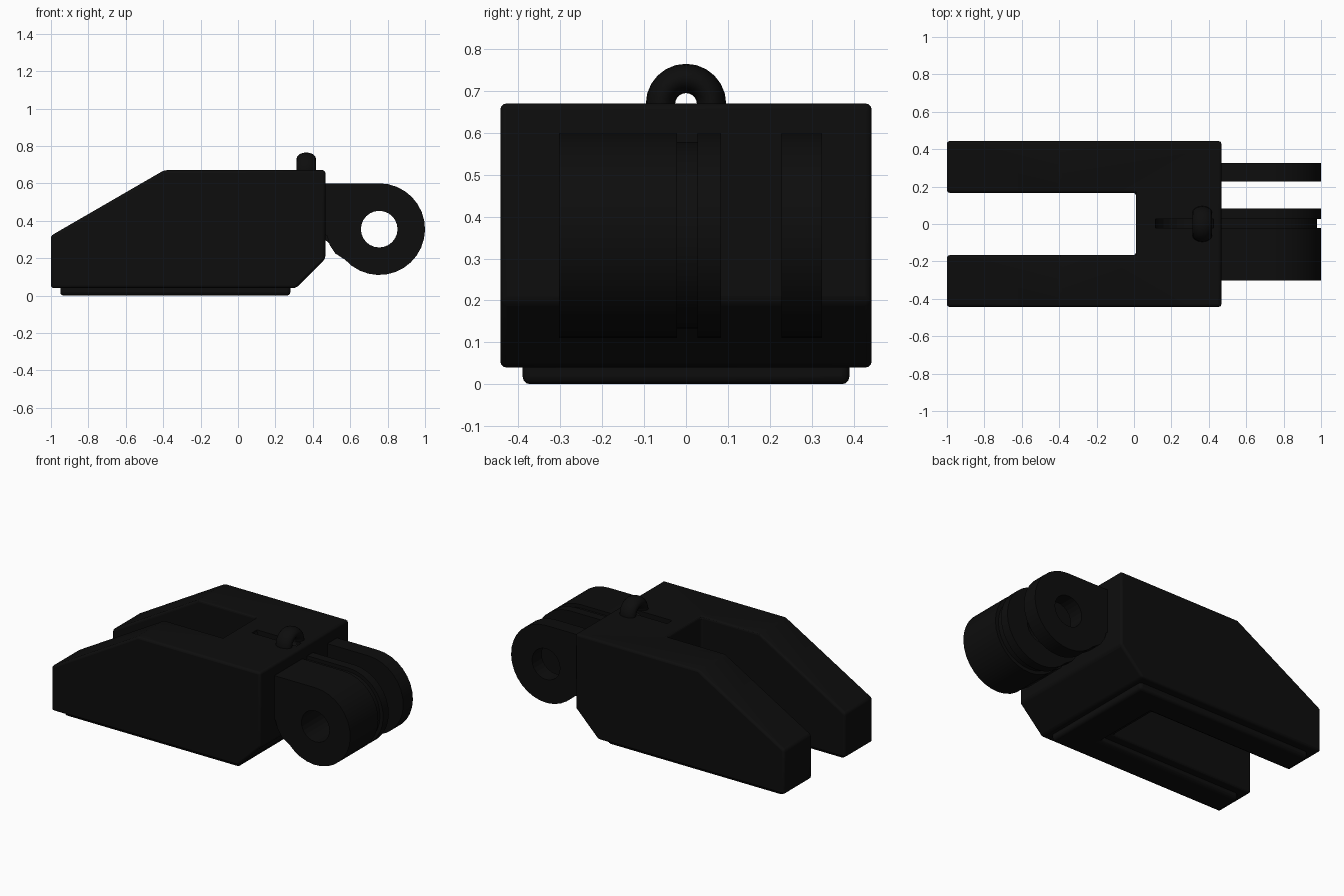
import bpy, bmesh, math
from mathutils import Vector

if "Cube" in bpy.data.objects:
    bpy.data.objects.remove(bpy.data.objects["Cube"])

black = bpy.data.materials.new("matte_black")
black.diffuse_color = (0.004, 0.004, 0.004, 1)
black.use_nodes = True
black.node_tree.nodes["Principled BSDF"].inputs["Base Color"].default_value = black.diffuse_color


def prism(name, pts, lo, hi, axis="y"):
    """Extrude a closed 2D profile: xz along y, or xy along z."""
    bm = bmesh.new()
    to3d = (lambda a, b, t: (a, t, b)) if axis == "y" else (lambda a, b, t: (a, b, t))
    face = bm.faces.new([bm.verts.new(to3d(a, b, lo)) for a, b in pts])
    ext = bmesh.ops.extrude_face_region(bm, geom=[face])
    verts = [v for v in ext["geom"] if isinstance(v, bmesh.types.BMVert)]
    bmesh.ops.translate(bm, verts=verts, vec=Vector(to3d(0, 0, hi - lo)))
    bmesh.ops.recalc_face_normals(bm, faces=bm.faces)
    mesh = bpy.data.meshes.new(name)
    bm.to_mesh(mesh)
    bm.free()
    mesh.materials.append(black)
    ob = bpy.data.objects.new(name, mesh)
    bpy.context.collection.objects.link(ob)
    return ob


def cut(ob, cutter):
    m = ob.modifiers.new("cut", "BOOLEAN")
    m.operation, m.solver, m.object = "DIFFERENCE", "EXACT", cutter
    cutter.hide_render = True
    cutter.hide_viewport = True


def bevel(ob, width, segments=3):
    m = ob.modifiers.new("round", "BEVEL")
    m.width, m.segments = width, segments
    m.limit_method, m.angle_limit = "ANGLE", math.radians(25)


def smooth(ob):
    bpy.ops.object.select_all(action="DESELECT")
    ob.select_set(True)
    bpy.context.view_layer.objects.active = ob
    bpy.ops.object.shade_smooth_by_angle(angle=math.radians(35))


def arc(cx, cz, r, a0, a1, n):
    return [(cx + r * math.cos(math.radians(a0 + (a1 - a0) * i / n)),
             cz + r * math.sin(math.radians(a0 + (a1 - a0) * i / n))) for i in range(n + 1)]


def rect(x0, x1, y0, y1):
    return [(x0, y0), (x1, y0), (x1, y1), (x0, y1)]


# forked wedge body
body = prism("forked_body", [(-1, 0.04), (0.31, 0.04), (0.467, 0.197), (0.467, 0.67),
                             (-0.395, 0.67), (-1, 0.32)], -0.443, 0.443)
cut(body, prism("fork_slot_cutter", rect(-1.2, 0.01, -0.167, 0.167), -0.1, 0.9, "z"))
bevel(body, 0.014)
# shallow tether channel in the top, under the loop
cut(body, prism("channel_cutter", arc(0.27, 0.70, 0.16, 180, 360, 12), -0.022, 0.027))
smooth(body)

# inset foot following the fork outline
foot = prism("inset_foot", [(-0.95, -0.39), (0.28, -0.39), (0.28, 0.39), (-0.95, 0.39),
                            (-0.95, 0.22), (0.063, 0.22), (0.063, -0.22), (-0.95, -0.22)],
             0, 0.06, "z")
bevel(foot, 0.018)
smooth(foot)

# hinge lugs: wide one grooved for the tether, thin one plain
CX, CZ = 0.755, 0.355
lug_profile = [(0.44, 0.60)] + arc(CX, CZ, 0.245, 90, -138, 20) + \
              [(0.52, 0.225), (0.49, 0.27), (0.475, 0.32), (0.44, 0.34)]
bore = prism("bore_cutter", arc(CX, CZ, 0.098, 0, 345, 23), -0.6, 0.6)
ring_pts = [(0.52, 0.578)] + arc(CX, CZ, 0.223, 90, -138, 20)
for name, y0, y1 in (("wide_lug_outer", -0.303, -0.022), ("wide_lug_inner", 0.027, 0.083),
                     ("thin_lug", 0.228, 0.325)):
    lug = prism(name, lug_profile, y0, y1)
    cut(lug, bore)
    smooth(lug)
core = prism("wide_lug_core", [(0.44, 0.578)] + ring_pts[1:] + [(0.51, 0.26), (0.44, 0.32)],
             -0.03, 0.035)
cut(core, bore)
smooth(core)

# tether loop: flattened torus half sunk in the body top
bpy.ops.mesh.primitive_torus_add(major_radius=0.061, minor_radius=0.035, major_segments=24,
                                 minor_segments=16, location=(0.365, 0, 0.669),
                                 rotation=(0, math.pi / 2, 0))
loop = bpy.context.object
loop.name = "tether_loop"
loop.scale.z = 1.5
loop.data.materials.append(black)
smooth(loop)
